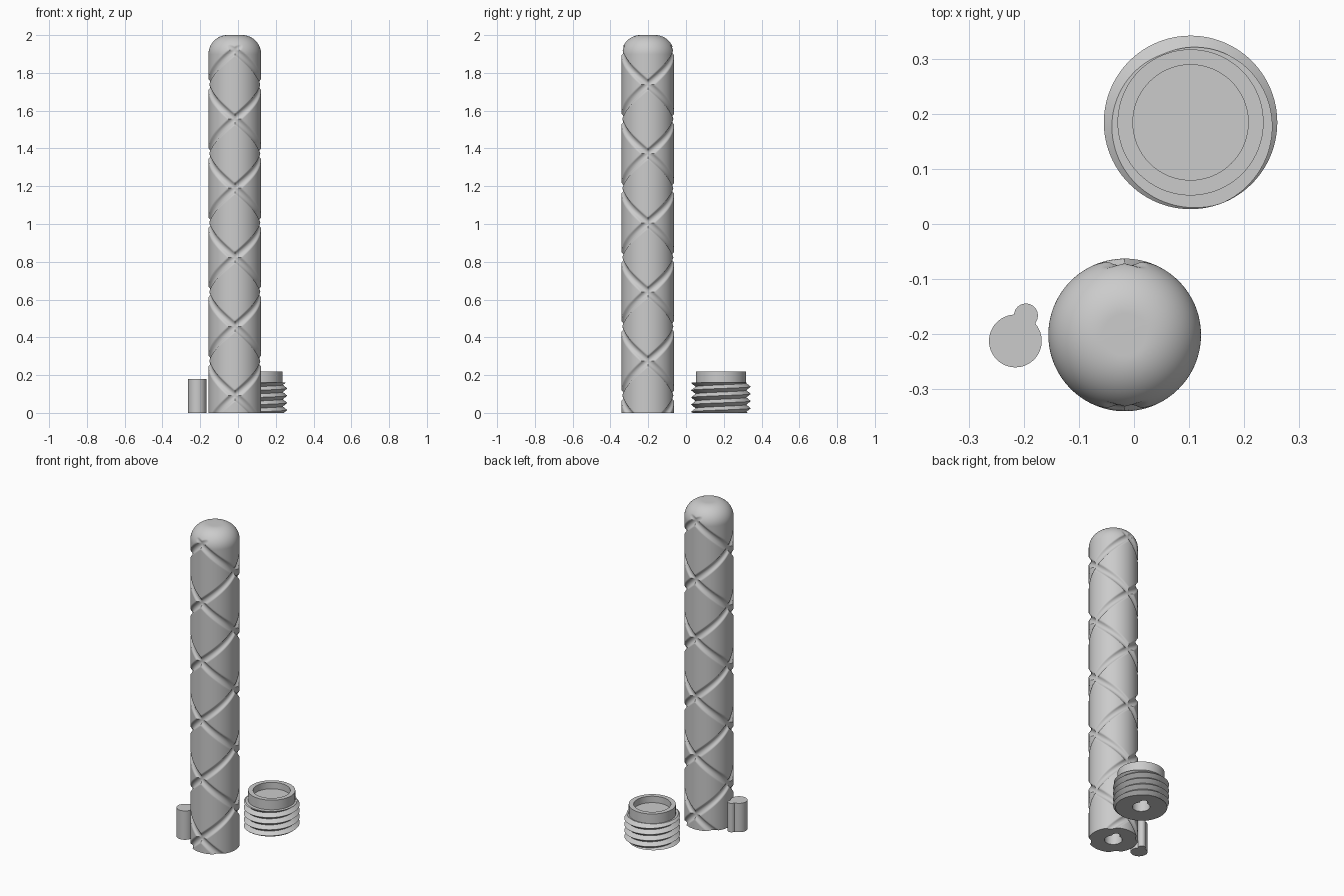
import bpy, bmesh, math
from math import sin, cos, pi, sqrt, tau

if "Cube" in bpy.data.objects:
    bpy.data.objects.remove(bpy.data.objects["Cube"])

grey = bpy.data.materials.new("light_grey")
grey.diffuse_color = (0.6, 0.6, 0.6, 1)
grey.use_nodes = True
grey.node_tree.nodes["Principled BSDF"].inputs["Base Color"].default_value = grey.diffuse_color


def add_rings(bm, rings, cap_start=True, cap_end=True):
    """Skin a list of closed rings, with optional flat caps."""
    loops = [[bm.verts.new(p) for p in ring] for ring in rings]
    n = len(loops[0])
    for a, b in zip(loops, loops[1:]):
        for i in range(n):
            j = (i + 1) % n
            bm.faces.new((a[i], a[j], b[j], b[i]))
    if cap_start:
        bm.faces.new(loops[0][::-1])
    if cap_end:
        bm.faces.new(loops[-1])


def ring(n, z, radius):
    """Ring of n points; radius is a number or a function of the angle."""
    pts = []
    for i in range(n):
        a = tau * i / n
        r = radius(a) if callable(radius) else radius
        pts.append((r * cos(a), r * sin(a), z))
    return pts


def key_radius(scale=1.0):
    """Outline of a round pin with a small round lobe on one side."""
    def f(a):
        d, big, small, lobe = 0.05, 0.048, 0.022, math.radians(67.5)
        b = d * cos(a - lobe)
        disc = small ** 2 - d ** 2 + b ** 2
        r = max(big, b + sqrt(disc)) if disc > 0 and b > 0 else big
        return r * scale
    return f


def finish(bm, name, loc, angle=35):
    bmesh.ops.remove_doubles(bm, verts=bm.verts, dist=1e-5)
    bmesh.ops.recalc_face_normals(bm, faces=bm.faces)
    me = bpy.data.meshes.new(name)
    bm.to_mesh(me)
    bm.free()
    me.materials.append(grey)
    ob = bpy.data.objects.new(name, me)
    ob.location = loc
    bpy.context.collection.objects.link(ob)
    bpy.ops.object.select_all(action='DESELECT')
    ob.select_set(True)
    bpy.context.view_layer.objects.active = ob
    bpy.ops.object.shade_smooth_by_angle(angle=math.radians(angle))


# Handle: domed rod with two pairs of crossing helical grooves
N, R, PITCH, CORNER = 160, 0.139, 0.732, 0.1
STEP = PITCH / N
TUBE, OUT = 0.022, 0.009      # groove cutter radius, its offset outside the rod
Z_CROSS = 20 * STEP           # first crossing on the front
SLOPE = PITCH / (tau * R)


def groove_radius(a, z):
    best = R
    for hand in (1, -1):
        gap = (z - Z_CROSS) - hand * (a + pi / 2) / tau * PITCH
        half = PITCH / 2
        gap -= half * round(gap / half)
        d = gap / sqrt(1 + SLOPE ** 2)
        if abs(d) < TUBE:
            best = min(best, R + OUT - sqrt(TUBE ** 2 - d * d))
    return best


profile = [(STEP * k, R) for k in range(int(1.9 / STEP) + 1)]
for k in range(0, 31):
    t = k / 30 * pi / 2
    profile.append((1.9 + CORNER * sin(t), R - CORNER + CORNER * cos(t)))
key = key_radius(1.04)
rings = [ring(N, 0.1, key), ring(N, 0, key)]
for z, r in profile:
    rings.append(ring(N, z, lambda a: min(r, groove_radius(a, z))))
bm = bmesh.new()
add_rings(bm, rings)
finish(bm, "grooved_handle", (-0.017, -0.202, 0), 40)

# Threaded connector: keyed hole below, helical thread, open collar on top
M, P, TOP = 96, 0.038, 0.16
ROOT, PEAK, PHASE = 0.134, 0.158, 0.6


def thread_radius(a, z):
    f = (z / P - a / tau + PHASE) % 1.0
    return ROOT + (PEAK - ROOT) * abs(1 - 2 * f)


bm = bmesh.new()
add_rings(bm, [ring(M, 0.1, key), ring(M, 0, key),
               ring(M, 0, lambda a: thread_radius(a, 0))], cap_end=False)
cols = []
for i in range(M + 1):
    a = tau * i / M
    col = []
    for k in range(-6, 2 * int(TOP / P) + 6):
        z = min(TOP, max(0, P * (k / 2 + i / M - PHASE)))
        r = thread_radius(a, z)
        col.append(bm.verts.new((r * cos(a), r * sin(a), z)))
    cols.append(col)
for c, d in zip(cols, cols[1:]):
    for k in range(len(c) - 1):
        if c[k].co.z == c[k + 1].co.z and d[k].co.z == d[k + 1].co.z:
            continue
        bm.faces.new((c[k], d[k], d[k + 1], c[k + 1]))
add_rings(bm, [ring(M, TOP, lambda a: thread_radius(a, TOP)),
               ring(M, TOP, 0.133), ring(M, 0.22, 0.133),
               ring(M, 0.22, 0.105), ring(M, 0.18, 0.105)], cap_start=False)
finish(bm, "threaded_connector", (0.103, 0.185, 0), 30)

# Loose alignment pin that fits the keyed holes
bm = bmesh.new()
add_rings(bm, [ring(M, z, key_radius()) for z in (0, 0.18)])
finish(bm, "key_pin", (-0.216, -0.213, 0))
